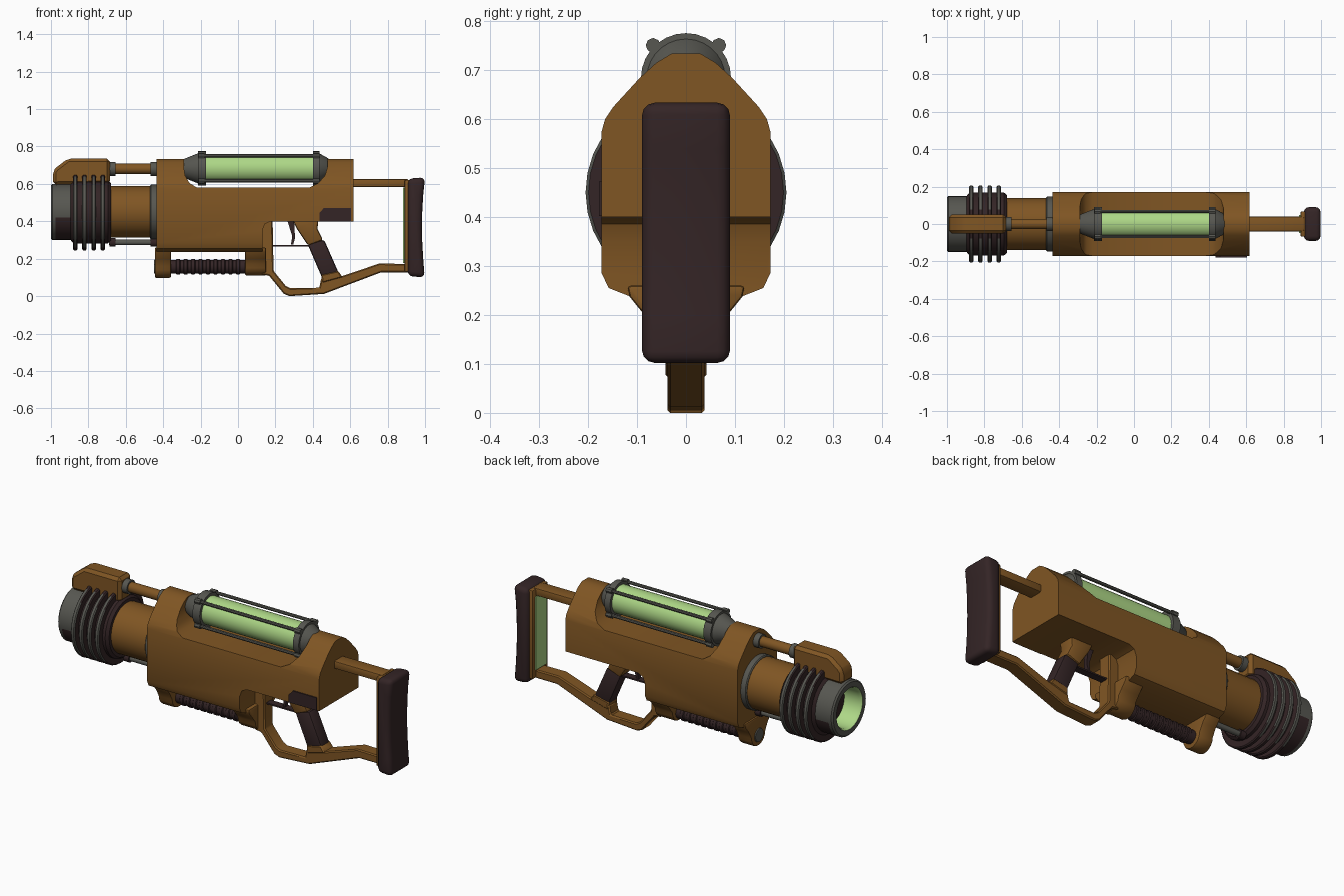
import bpy, bmesh, math
from mathutils import Vector

if "Cube" in bpy.data.objects:
    bpy.data.objects.remove(bpy.data.objects["Cube"])


def material(name, rgb):
    m = bpy.data.materials.new(name)
    m.diffuse_color = (*rgb, 1)
    m.use_nodes = True
    m.node_tree.nodes["Principled BSDF"].inputs["Base Color"].default_value = m.diffuse_color
    return m


ORANGE = material("orange brown paint", (0.215, 0.092, 0.017))
DARK = material("dark brown rubber", (0.034, 0.018, 0.019))
GREY = material("worn grey metal", (0.095, 0.095, 0.082))
GREEN = material("pale green glow", (0.42, 0.68, 0.24))


def finish(bm, name, mats, bevel=0, segs=2, rule=None):
    bmesh.ops.recalc_face_normals(bm, faces=bm.faces)
    bm.normal_update()
    if rule:
        for f in bm.faces:
            f.material_index = rule(f.calc_center_median(), f.normal)
    me = bpy.data.meshes.new(name)
    bm.to_mesh(me)
    bm.free()
    ob = bpy.data.objects.new(name, me)
    bpy.context.collection.objects.link(ob)
    for m in (mats if isinstance(mats, (list, tuple)) else [mats]):
        me.materials.append(m)
    if bevel:
        add_bevel(ob, bevel, segs)
    smooth(ob)
    return ob


def activate(ob):
    bpy.ops.object.select_all(action='DESELECT')
    ob.select_set(True)
    bpy.context.view_layer.objects.active = ob


def smooth(ob):
    activate(ob)
    bpy.ops.object.shade_smooth_by_angle(angle=math.radians(35))


def add_bevel(ob, width, segs=2):
    b = ob.modifiers.new("bevel", 'BEVEL')
    b.width, b.segments = width, segs
    b.limit_method, b.angle_limit = 'ANGLE', math.radians(35)
    activate(ob)
    bpy.ops.object.modifier_apply(modifier=b.name)


def prism(name, pts, lo, hi, mats, axis='y', bevel=0, segs=2):
    """Extrude a profile: (x, z) points along y, or (y, z) points along x."""
    bm = bmesh.new()
    place = (lambda p, t: (p[0], t, p[1])) if axis == 'y' else (lambda p, t: (t, p[0], p[1]))
    a = [bm.verts.new(place(p, lo)) for p in pts]
    b = [bm.verts.new(place(p, hi)) for p in pts]
    bm.faces.new(a)
    bm.faces.new(b[::-1])
    for i in range(len(pts)):
        j = (i + 1) % len(pts)
        bm.faces.new((a[i], a[j], b[j], b[i]))
    return finish(bm, name, mats, bevel, segs)


def lathe(name, prof, mats, y=0, z=0, n=28, rule=None):
    """Turn (x, radius) points around an axis along x, closing both ends."""
    bm = bmesh.new()
    rings = []
    for x, r in prof:
        rings.append([bm.verts.new((x, y + r * math.cos(2 * math.pi * k / n),
                                    z + r * math.sin(2 * math.pi * k / n))) for k in range(n)])
    for p, q in zip(rings, rings[1:]):
        for k in range(n):
            bm.faces.new((p[k], p[(k + 1) % n], q[(k + 1) % n], q[k]))
    bm.faces.new(rings[0])
    bm.faces.new(rings[-1])
    return finish(bm, name, mats, rule=rule)


def box(name, lo, hi, mats, bevel=0):
    return prism(name, [(lo[0], lo[2]), (hi[0], lo[2]), (hi[0], hi[2]), (lo[0], hi[2])],
                 lo[1], hi[1], mats, bevel=bevel)


# Body: side profile intersected with the cross-section
half = [(0.03, 0.733), (0.06, 0.715), (0.095, 0.683), (0.148, 0.625), (0.165, 0.6),
        (0.172, 0.575), (0.172, 0.285), (0.158, 0.255), (0.11, 0.236)]
section = half + [(-y, z) for y, z in reversed(half)]
side = [(-0.438, 0.2), (0.13, 0.2), (0.13, 0.35), (0.143, 0.385), (0.175, 0.4), (0.618, 0.4),
        (0.618, 0.8), (0.478, 0.8), (0.478, 0.69), (0.465, 0.645), (0.43, 0.605), (0.38, 0.58),
        (-0.22, 0.58), (-0.26, 0.605), (-0.283, 0.645), (-0.29, 0.69), (-0.29, 0.8), (-0.438, 0.8)]
body = prism("main_body", section, -0.436, 0.617, ORANGE, 'x')
cutter = prism("body_side_helper", side, -0.3, 0.3, ORANGE)
cutter.hide_render = True
m = body.modifiers.new("cut", 'BOOLEAN')
m.operation, m.object, m.solver = 'INTERSECT', cutter, 'EXACT'
activate(body)
bpy.ops.object.modifier_apply(modifier=m.name)
bpy.data.objects.remove(cutter, do_unlink=True)
smooth(body)
prism("side_plate", [(0.435, 0.402), (0.605, 0.402), (0.605, 0.472), (0.46, 0.472), (0.435, 0.445)],
      -0.178, -0.168, DARK)

# Glowing canister with caps and guard rods
CZ = 0.683
lathe("canister_glass", [(-0.18, 0.076), (0.42, 0.076)], GREEN, z=CZ)
for nm, pr in (("front", [(-0.30, 0.04), (-0.285, 0.052), (-0.215, 0.08), (-0.215, 0.092),
                          (-0.17, 0.092), (-0.17, 0.07)]),
               ("rear", [(0.40, 0.07), (0.40, 0.092), (0.435, 0.092), (0.435, 0.08),
                         (0.48, 0.055), (0.49, 0.045)])):
    lathe("canister_cap_" + nm, pr, GREY, z=CZ)
for k in range(4):
    a = math.pi / 4 + k * math.pi / 2
    dy, dz = 0.095 * math.cos(a), 0.095 * math.sin(a)
    lathe(f"canister_rod_{k}", [(-0.205, 0.009), (0.425, 0.009)], GREY, dy, CZ + dz, 8)
    for x in (-0.195, 0.418):
        lathe(f"rod_clamp_{k}", [(x - 0.017, 0.015), (x + 0.017, 0.015)], GREY, dy, CZ + dz, 8)

# Barrel, drum with cooling fins, hollow muzzle
BZ = 0.45
lathe("barrel", [(-0.70, 0.138), (-0.43, 0.138)], ORANGE, z=BZ)
lathe("barrel_collar", [(-0.47, 0.141), (-0.465, 0.146), (-0.43, 0.146)], GREY, z=BZ)
lathe("fin_drum", [(-0.895, 0.15), (-0.88, 0.168), (-0.695, 0.168), (-0.68, 0.155)], DARK, z=BZ)
for i in range(4):
    x = -0.87 + i * 0.049
    lathe(f"cooling_fin_{i}", [(x - 0.012, 0.15), (x - 0.012, 0.199), (x - 0.007, 0.205),
                               (x + 0.007, 0.205), (x + 0.012, 0.199), (x + 0.012, 0.15)],
          [GREY, DARK], z=BZ, n=32,
          rule=lambda c, n: 0 if abs(n.y) > 0.45 else 1)


def muzzle_rule(c, n):
    r = math.hypot(c.y, c.z - BZ)
    if r < 0.118 and c.x > -0.998:
        return 2
    return 1 if c.z < 0.435 and c.x > -0.96 else 0


lathe("muzzle", [(-0.82, 0.105), (-0.985, 0.105), (-1.0, 0.114), (-1.0, 0.142), (-0.992, 0.15),
                 (-0.975, 0.15), (-0.88, 0.15)], [GREY, DARK, GREEN], z=BZ, n=32, rule=muzzle_rule)

# Top block over the muzzle, and the rods to the body
prism("top_block", [(-0.99, 0.595), (-0.99, 0.665), (-0.975, 0.685), (-0.91, 0.735),
                    (-0.685, 0.735), (-0.685, 0.6)], -0.052, 0.052, ORANGE, bevel=0.016, segs=1)
lathe("upper_rod", [(-0.69, 0.028), (-0.43, 0.028)], ORANGE, z=0.68, n=16)
lathe("lower_rod", [(-0.69, 0.015), (-0.43, 0.015)], GREY, z=0.287, n=12)
for x in (-0.67, -0.452):
    lathe("upper_rod_collar", [(x - 0.016, 0.038), (x + 0.016, 0.038)], GREY, z=0.68, n=16)
    lathe("lower_rod_collar", [(x - 0.016, 0.023), (x + 0.016, 0.023)], DARK, z=0.287, n=12)

# Fore grip with its two rounded brackets
lathe("fore_grip", [(-0.37, 0.036), (0.05, 0.036)], DARK, z=0.157, n=20)
for i in range(9):
    x = -0.32 + i * 0.04
    lathe(f"grip_ridge_{i}", [(x - 0.012, 0.036), (x - 0.008, 0.041), (x + 0.008, 0.041),
                              (x + 0.012, 0.036)], DARK, z=0.157, n=20)
arc = [(0.063 * math.cos(a), 0.16 + 0.063 * math.sin(a))
       for a in (math.radians(-180 + 20 * k) for k in range(10))]
bracket = [(-0.12, 0.26), (-0.115, 0.237), (-0.085, 0.2)] + arc + \
          [(0.085, 0.2), (0.115, 0.237), (0.12, 0.26)]
prism("front_bracket", bracket, -0.445, -0.358, ORANGE, 'x', 0.008)
prism("rear_bracket", [(y, z + (0.012 if z < 0.19 else 0)) for y, z in bracket],
      0.038, 0.15, ORANGE, 'x', 0.008)
lathe("bracket_end_disc", [(-0.45, 0.035), (-0.44, 0.04)], GREY, z=0.157, n=20)

# Lower frame running from the body under the grip to the butt
prism("lower_frame", [(0.125, 0.41), (0.125, 0.115), (0.165, 0.11), (0.245, 0.012), (0.275, 0.0),
                      (0.46, 0.012), (0.765, 0.127), (0.915, 0.127), (0.915, 0.172),
                      (0.755, 0.174), (0.55, 0.105), (0.445, 0.095), (0.435, 0.045),
                      (0.28, 0.042), (0.255, 0.055), (0.19, 0.135), (0.185, 0.41)],
      -0.038, 0.038, ORANGE, bevel=0.006, segs=1)
box("upper_stock_bar", (0.6, -0.04, 0.583), (0.91, 0.04, 0.626), ORANGE, 0.008)

# Pistol grip, trigger and guard
prism("grip_neck", [(0.29, 0.41), (0.315, 0.36), (0.375, 0.27), (0.455, 0.30), (0.425, 0.36),
                    (0.43, 0.41)], -0.045, 0.045, ORANGE, bevel=0.012)
prism("pistol_grip", [(0.372, 0.278), (0.46, 0.302), (0.54, 0.12), (0.455, 0.085)],
      -0.038, 0.038, DARK, bevel=0.012)
prism("grip_foot", [(0.445, 0.115), (0.535, 0.135), (0.56, 0.1), (0.45, 0.07)],
      -0.042, 0.042, ORANGE, bevel=0.006, segs=1)
prism("trigger", [(0.265, 0.40), (0.30, 0.40), (0.305, 0.31), (0.295, 0.275), (0.283, 0.275),
                  (0.29, 0.32)], -0.012, 0.012, DARK)
box("trigger_guard", (0.18, -0.02, 0.266), (0.385, 0.02, 0.274), DARK)

# Butt: mounting plate, pale inner panel and concave pad
box("butt_plate", (0.89, -0.068, 0.13), (0.918, 0.068, 0.622), ORANGE, 0.008)
box("butt_inner_panel", (0.883, -0.048, 0.178), (0.892, 0.048, 0.58), GREEN)
prism("butt_pad", [(0.908, 0.107), (0.998, 0.1), (0.99, 0.2), (0.985, 0.29), (0.984, 0.37),
                   (0.985, 0.45), (0.99, 0.54), (1.0, 0.635), (0.908, 0.628)],
      -0.09, 0.09, DARK, bevel=0.026, segs=3)
